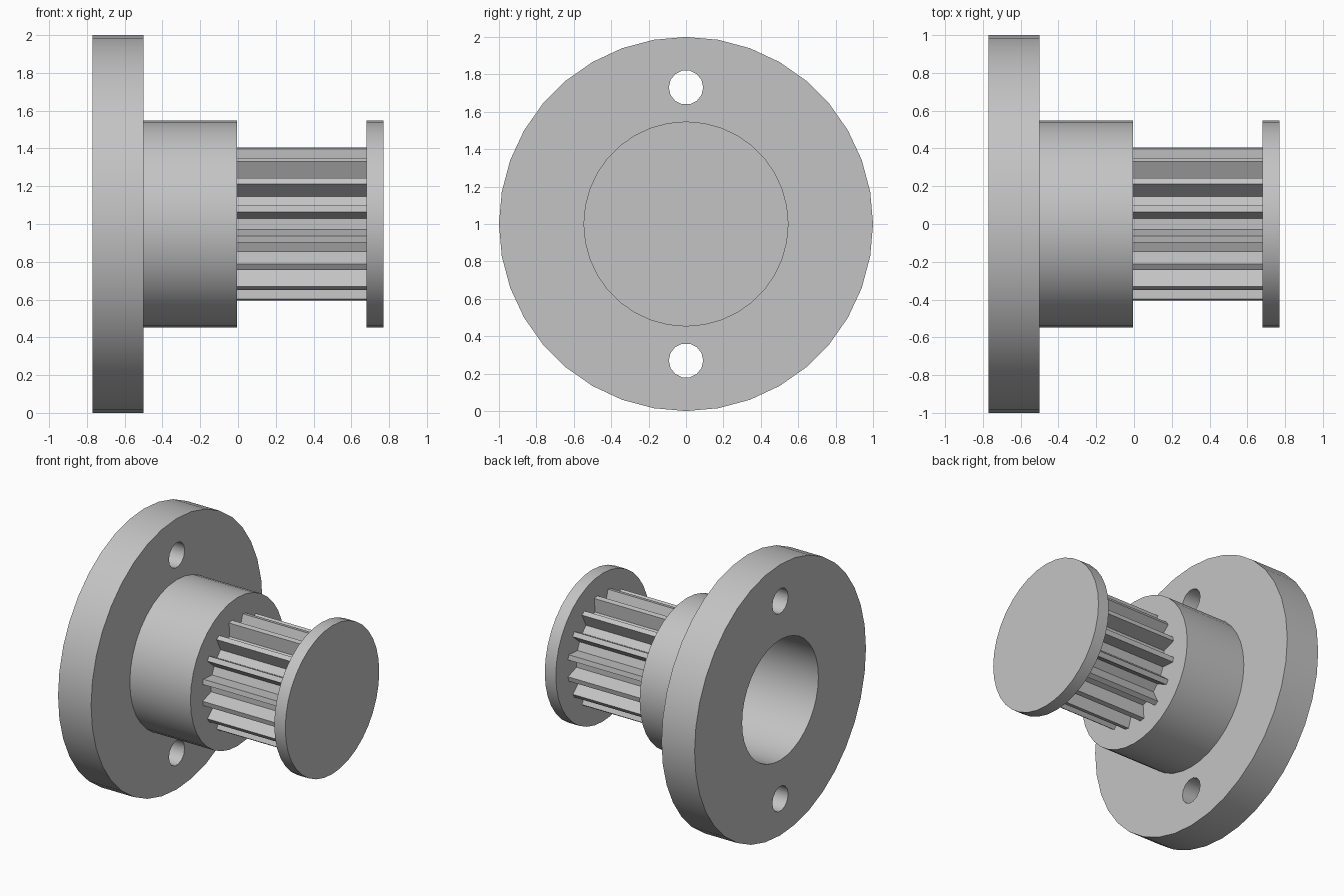
import bpy, bmesh, math

SIDES = 36
AXIS_Z = 1.0

if "Cube" in bpy.data.objects:
    bpy.data.objects.remove(bpy.data.objects["Cube"], do_unlink=True)

steel = bpy.data.materials.new("plain_grey")
steel.use_nodes = True
grey = (0.55, 0.55, 0.55, 1)
steel.diffuse_color = grey
steel.node_tree.nodes["Principled BSDF"].inputs["Base Color"].default_value = grey


def finish(name, bm):
    """Turn a bmesh into a grey object sitting on the shaft axis."""
    bmesh.ops.remove_doubles(bm, verts=bm.verts, dist=1e-5)
    bmesh.ops.recalc_face_normals(bm, faces=bm.faces)
    mesh = bpy.data.meshes.new(name)
    bm.to_mesh(mesh)
    bm.free()
    mesh.materials.append(steel)
    obj = bpy.data.objects.new(name, mesh)
    obj.location.z = AXIS_Z
    bpy.context.collection.objects.link(obj)
    return obj


def lathe(name, profile):
    """Revolve an (x, radius) profile around the x axis."""
    bm = bmesh.new()
    verts = [bm.verts.new((x, 0, r)) for x, r in profile]
    edges = [bm.edges.new(pair) for pair in zip(verts, verts[1:])]
    bmesh.ops.spin(bm, geom=verts + edges, cent=(0, 0, 0), axis=(1, 0, 0),
                   angle=math.tau, steps=SIDES, use_duplicate=False)
    return finish(name, bm)


def prism(name, outline, x0, x1):
    """Extrude a (y, z) outline along x."""
    bm = bmesh.new()
    face = bm.faces.new([bm.verts.new((x0, y, z)) for y, z in outline])
    new = bmesh.ops.extrude_face_region(bm, geom=[face], use_keep_orig=True)["geom"]
    bmesh.ops.translate(bm, vec=(x1 - x0, 0, 0),
                        verts=[v for v in new if isinstance(v, bmesh.types.BMVert)])
    return finish(name, bm)


def polar(radius, degrees):
    a = math.radians(degrees)
    return radius * math.cos(a), radius * math.sin(a)


# Flange and hub in one piece, with a blind bore from the flange side
body = lathe("flanged_hub", [(-0.07, 0), (-0.07, 0.445), (-0.77, 0.445), (-0.77, 1),
                             (-0.5, 1), (-0.5, 0.548), (-0.005, 0.548), (-0.005, 0)])

# Two bolt holes through the flange
for side in (1, -1):
    circle = [polar(0.092, 360 * i / 14) for i in range(14)]
    outline = [(y, z + side * 0.73) for y, z in circle]
    cutter = prism("bolt_hole_cutter", outline, -0.9, -0.4)
    cutter.hide_render = True
    cut = body.modifiers.new("bolt_hole", "BOOLEAN")
    cut.operation = "DIFFERENCE"
    cut.solver = "EXACT"
    cut.object = cutter
    bpy.context.view_layer.objects.active = body
    bpy.ops.object.modifier_apply(modifier=cut.name)
    bpy.data.objects.remove(cutter, do_unlink=True)

# Toothed pulley: tapered teeth, with a gap facing straight front and up
TEETH = 16
outline = []
for i in range(TEETH):
    middle = 360 * (i + 0.5) / TEETH
    outline += [polar(r, middle + a) for r, a in
                ((0.308, -5.65), (0.41, -2.5), (0.41, 2.5), (0.308, 5.65))]
pulley = prism("toothed_pulley", outline, -0.02, 0.69)

# End disc that keeps the belt on
disc = lathe("end_disc", [(0.68, 0), (0.68, 0.548), (0.77, 0.548), (0.77, 0)])

# Smooth the round walls, keep the rims sharp
bpy.ops.object.select_all(action="DESELECT")
for obj in (body, disc):
    obj.select_set(True)
bpy.context.view_layer.objects.active = body
bpy.ops.object.shade_smooth_by_angle(angle=math.radians(30))
